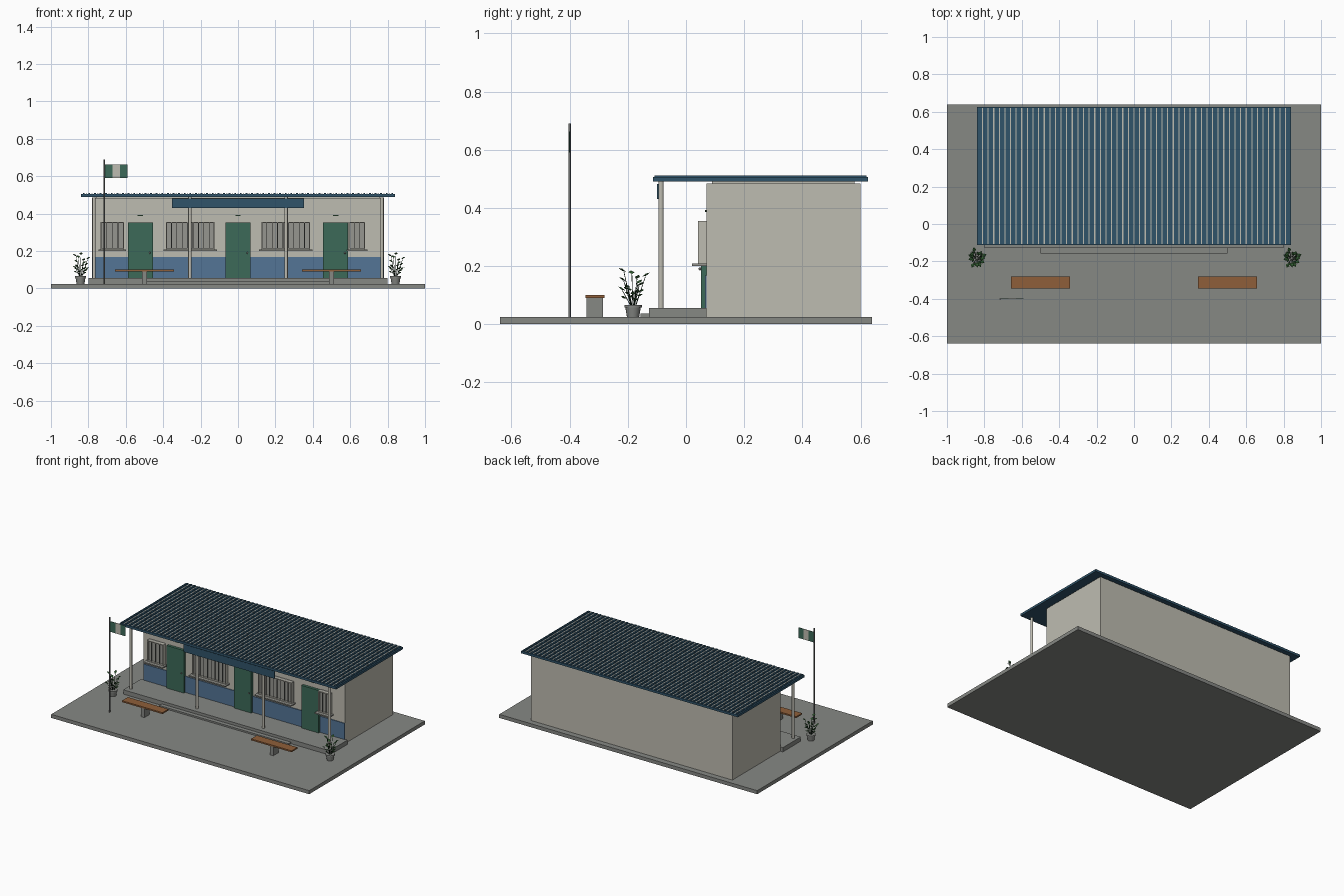
import bpy, bmesh, math, random
from mathutils import Vector, Matrix

if "Cube" in bpy.data.objects:
    bpy.data.objects.remove(bpy.data.objects["Cube"])

random.seed(4)


def material(name, r, g, b):
    m = bpy.data.materials.new(name)
    m.diffuse_color = [((c / 255 + 0.055) / 1.055) ** 2.4 for c in (r, g, b)] + [1]
    m.use_nodes = True
    m.node_tree.nodes["Principled BSDF"].inputs["Base Color"].default_value = m.diffuse_color
    return m


CONCRETE = material("concrete", 134, 136, 132)
WALL = material("cream wall", 190, 188, 177)
ROOF = material("roof blue", 48, 84, 106)
DADO = material("dado blue", 84, 117, 150)
GREEN = material("door green", 60, 106, 88)
WOOD = material("bench wood", 143, 95, 58)
PANE = material("pane grey", 150, 150, 144)
METAL = material("metal grey", 112, 114, 112)
LEAF = material("leaf green", 52, 98, 52)
STEM = material("stem green", 32, 52, 36)


def finish(name, bm, mat):
    me = bpy.data.meshes.new(name)
    bm.normal_update()
    bm.to_mesh(me)
    bm.free()
    me.materials.append(mat)
    ob = bpy.data.objects.new(name, me)
    bpy.context.collection.objects.link(ob)
    return ob


def add_box(bm, x0, x1, y0, y1, z0, z1):
    mat = Matrix.Translation(((x0 + x1) / 2, (y0 + y1) / 2, (z0 + z1) / 2))
    bmesh.ops.create_cube(bm, size=1, matrix=mat @ Matrix.Diagonal((x1 - x0, y1 - y0, z1 - z0, 1)))


def boxes(name, mat, *items):
    bm = bmesh.new()
    for it in items:
        add_box(bm, *it)
    return finish(name, bm, mat)


def add_rod(bm, a, b, r1, r2, sides):
    a, b = Vector(a), Vector(b)
    rot = (b - a).to_track_quat('Z', 'Y').to_matrix().to_4x4()
    bmesh.ops.create_cone(bm, cap_ends=True, segments=sides, radius1=r1, radius2=r2,
                          depth=(b - a).length, matrix=Matrix.Translation((a + b) / 2) @ rot)


def rod(name, mat, a, b, r1, r2=None, sides=16):
    bm = bmesh.new()
    add_rod(bm, a, b, r1, r1 if r2 is None else r2, sides)
    ob = finish(name, bm, mat)
    for p in ob.data.polygons:
        p.use_smooth = len(p.vertices) == 4
    return ob


# Ground, veranda floor and step
boxes("ground_slab", CONCRETE, (-1, 1, -0.64, 0.64, 0, 0.025))
boxes("veranda_floor", CONCRETE, (-0.80, 0.80, -0.128, 0.07, 0.025, 0.055))
boxes("front_step", CONCRETE, (-0.5, 0.5, -0.157, -0.128, 0.025, 0.036))

# Building with painted lower band
boxes("walls", WALL, (-0.78, 0.78, 0.07, 0.60, 0.025, 0.484), (-0.76, 0.76, 0.09, 0.58, 0.48, 0.492))
boxes("lower_band", DADO, (-0.78, 0.78, 0.065, 0.071, 0.055, 0.168))

# Flat metal roof with narrow ribs
boxes("roof", ROOF, (-0.84, 0.84, -0.113, 0.625, 0.490, 0.506))
ribs = 56
boxes("roof_ribs", ROOF, *[(x - 0.005, x + 0.005, -0.108, 0.62, 0.505, 0.511)
                           for x in (-0.825 + 1.65 * i / (ribs - 1) for i in range(ribs))])
boxes("roof_seams", WALL, *[(x - 0.003, x + 0.003, -0.107, 0.619, 0.505, 0.5075)
                            for x in (-0.81 + 1.65 * i / (ribs - 1) for i in range(ribs - 1))])

# Veranda columns
for i, x in enumerate((-0.77, -0.257, 0.257, 0.77)):
    rod(f"column_{i + 1}", WALL, (x, -0.086, 0.055), (x, -0.086, 0.491), 0.009)

# Blank sign board under the roof edge
boxes("sign_board", ROOF, (-0.352, 0.352, -0.100, -0.092, 0.43, 0.482))

# Doors with knobs and small blank plates above
for i, x in enumerate((-0.522, 0, 0.522)):
    boxes(f"door_{i + 1}", GREEN, (x - 0.067, x + 0.067, 0.051, 0.07, 0.055, 0.353))
    bm = bmesh.new()
    bmesh.ops.create_uvsphere(bm, u_segments=10, v_segments=6, radius=0.005,
                              matrix=Matrix.Translation((x + 0.05, 0.048, 0.19)))
    finish(f"door_knob_{i + 1}", bm, METAL)
    boxes(f"door_plate_{i + 1}", STEM, (x - 0.014, x + 0.014, 0.066, 0.071, 0.386, 0.393))


# Windows: pane, frame, bars, sill
def window(n, x0, x1):
    z0, z1, t = 0.207, 0.355, 0.006
    boxes(f"window_pane_{n}", PANE, (x0, x1, 0.055, 0.07, z0, z1))
    boxes(f"window_frame_{n}", WALL,
          (x0, x1, 0.042, 0.07, z1 - t, z1), (x0, x1, 0.042, 0.07, z0, z0 + t),
          (x0, x0 + t, 0.042, 0.07, z0, z1), (x1 - t, x1, 0.042, 0.07, z0, z1))
    count = round((x1 - x0) / 0.028)
    boxes(f"window_bars_{n}", METAL, *[(x - 0.002, x + 0.002, 0.045, 0.049, z0, z1)
                                       for x in (x0 + (x1 - x0) * k / count for k in range(1, count))])
    boxes(f"window_sill_{n}", PANE, (x0 - 0.012, x1 + 0.012, 0.02, 0.07, 0.2, 0.208))


for n, (a, b) in enumerate(((-0.735, -0.61), (-0.385, -0.125), (0.125, 0.385), (0.592, 0.68))):
    window(n + 1, a, b)

# Benches on a central concrete support
for side, x in (("left", -0.5), ("right", 0.5)):
    boxes(f"{side}_bench_seat", WOOD, (x - 0.157, x + 0.157, -0.346, -0.281, 0.09, 0.10))
    boxes(f"{side}_bench_support", CONCRETE, (x - 0.013, x + 0.013, -0.342, -0.285, 0.025, 0.09))

# Flagpole and three-band flag
rod("flagpole", METAL, (-0.715, -0.4, 0.025), (-0.715, -0.4, 0.69), 0.004, sides=10)
for k, m in enumerate((GREEN, WALL, GREEN)):
    x = -0.710 + 0.0395 * k
    boxes(f"flag_band_{k + 1}", m, (x, x + 0.0395, -0.4015, -0.3985, 0.59, 0.663))

# One plant layout, used in both pots
shoots = []
for k in range(11):
    a = k * 2.4
    r = 0.022 + 0.024 * random.random()
    shoots.append((r * math.cos(a), r * math.sin(a), 0.10 + 0.08 * ((k * 5) % 11) / 10, a))


def add_leaf(bm, base, angle, tilt, length, width):
    out = Vector((math.cos(angle), math.sin(angle), tilt)).normalized()
    side = Vector((-math.sin(angle), math.cos(angle), 0))
    up = Vector((0, 0, 0.004))
    tip, mid = base + out * length, base + out * length * 0.5
    v = [bm.verts.new(p) for p in (base, mid + side * width, tip, mid - side * width, mid + up, mid - up)]
    for i in range(4):
        j = (i + 1) % 4
        bm.faces.new((v[j], v[i], v[5]))
        bm.faces.new((v[i], v[j], v[4]))


for name, x in (("left", -0.842), ("right", 0.842)):
    y = -0.182
    rod(f"{name}_pot", CONCRETE, (x, y, 0.025), (x, y, 0.060), 0.021, 0.027)
    rod(f"{name}_pot_rim", CONCRETE, (x, y, 0.058), (x, y, 0.066), 0.030)
    stems, leaves = bmesh.new(), bmesh.new()
    for dx, dy, z, a in shoots:
        top = Vector((x + dx, y + dy, z))
        add_rod(stems, (x + dx * 0.2, y + dy * 0.2, 0.062), top, 0.0016, 0.0012, 5)
        add_leaf(leaves, top - Vector((dx, dy, 0)) * 0.25, a, 0.5, 0.030, 0.010)
        low = Vector((x + dx * 0.6, y + dy * 0.6, 0.062 + (z - 0.062) * 0.5))
        add_leaf(leaves, low, a + 0.9, 0.3, 0.024, 0.007)
    finish(f"{name}_plant_stems", stems, STEM)
    finish(f"{name}_plant_leaves", leaves, LEAF)
